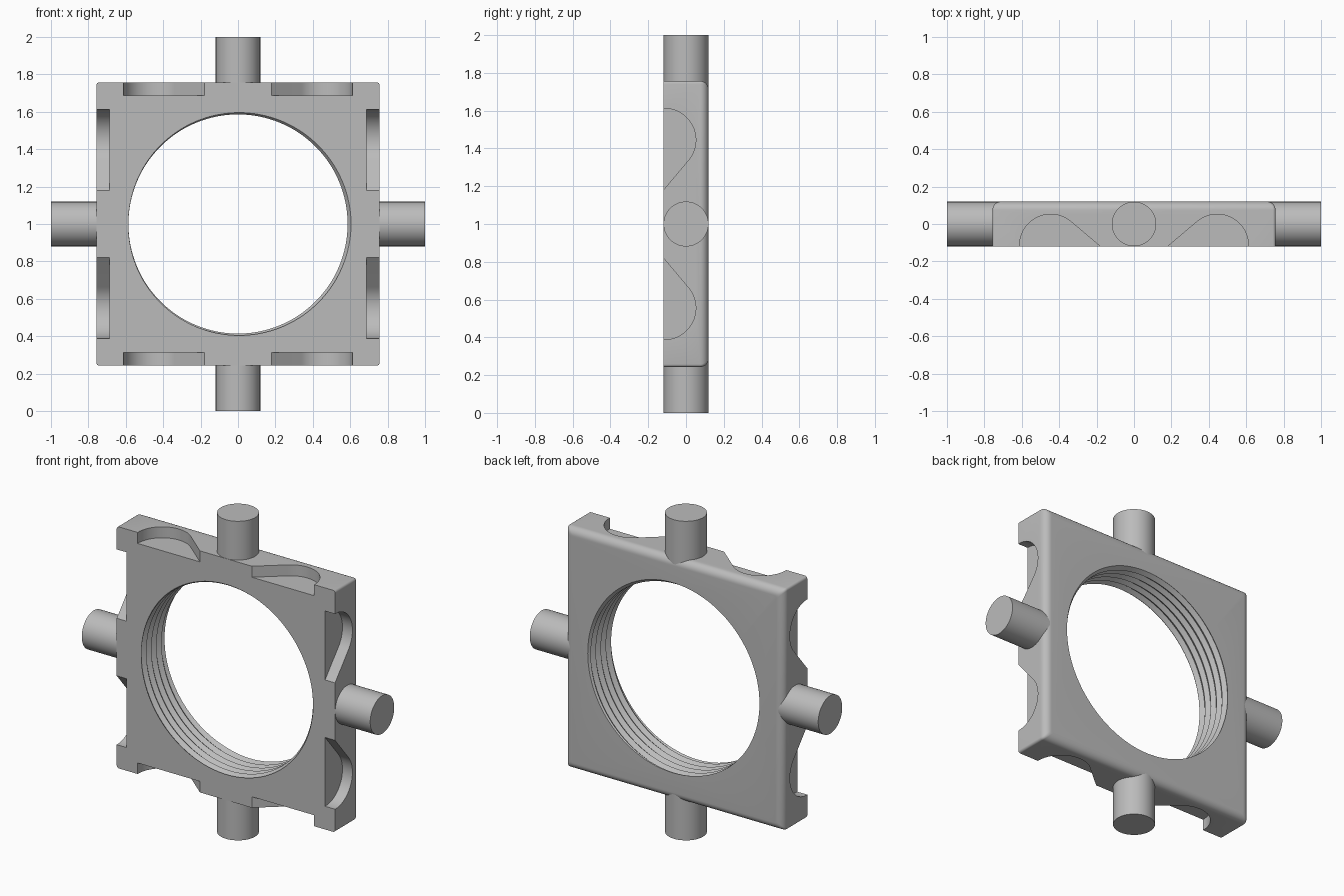
import bpy, bmesh, math
from mathutils import Matrix, Vector

cube = bpy.data.objects.get("Cube")
if cube:
    bpy.data.objects.remove(cube, do_unlink=True)

HALF, DEPTH, MID = 0.757, 0.12, 1.0      # plate half width, half thickness, centre height

grey = bpy.data.materials.new("plain grey")
grey.use_nodes = True
colour = (0.5, 0.5, 0.5, 1)
grey.diffuse_color = colour
grey.node_tree.nodes["Principled BSDF"].inputs["Base Color"].default_value = colour


def make(name, bm):
    bmesh.ops.recalc_face_normals(bm, faces=bm.faces[:])
    mesh = bpy.data.meshes.new(name)
    bm.to_mesh(mesh)
    bm.free()
    mesh.materials.append(grey)
    obj = bpy.data.objects.new(name, mesh)
    bpy.context.collection.objects.link(obj)
    obj.location.z = MID
    return obj


def activate(obj):
    bpy.ops.object.select_all(action='DESELECT')
    obj.select_set(True)
    bpy.context.view_layer.objects.active = obj


def cut(obj, cutter):
    mod = obj.modifiers.new("cut", 'BOOLEAN')
    mod.operation = 'DIFFERENCE'
    mod.solver = 'EXACT'
    mod.object = cutter
    cutter.hide_render = True
    activate(obj)
    bpy.ops.object.modifier_apply(modifier=mod.name)
    bpy.data.objects.remove(cutter, do_unlink=True)


def bridge(bm, a, b):
    for i in range(len(a)):
        j = (i + 1) % len(a)
        bm.faces.new((a[i], a[j], b[j], b[i]))


# Square plate lofted from rounded squares, with a rounded back edge
def rounded_square(bm, half, y, radius=0.015, steps=4):
    ring = []
    for corner in range(4):
        for s in range(steps + 1):
            a = (corner + s / steps) * math.pi / 2
            mid = (corner + 0.5) * math.pi / 2
            c = (half - radius) * math.sqrt(2)
            ring.append(bm.verts.new((c * math.cos(mid) + radius * math.cos(a), y,
                                      c * math.sin(mid) + radius * math.sin(a))))
    return ring


bm = bmesh.new()
ROUND = 0.045
rings = [rounded_square(bm, HALF, -DEPTH)]
for s in range(9):
    a = s / 8 * math.pi / 2
    rings.append(rounded_square(bm, HALF - ROUND * (1 - math.cos(a)),
                                DEPTH - ROUND * (1 - math.sin(a))))
for a, b in zip(rings, rings[1:]):
    bridge(bm, a, b)
bm.faces.new(rings[0])
bm.faces.new(rings[-1])
plate = make("threaded_plate", bm)

# Helical cutter for the threaded bore
SEG, PITCH, CREST, ROOT = 128, 0.05, 0.586, 0.605
bm = bmesh.new()
rows = []
for k in range(-12, 5):
    r = ROOT if k % 2 == 0 else CREST
    row = []
    for i in range(SEG):
        a = 2 * math.pi * i / SEG
        y = -DEPTH - (k / 2 + i / SEG) * PITCH
        row.append(bm.verts.new((r * math.cos(a), y, r * math.sin(a))))
    rows.append(row)
# close the seam one full turn (two rows) further along
lines = [row + [rows[n + 2][0]] if n + 2 < len(rows) else row
         for n, row in enumerate(rows)]
for a, b in zip(lines, lines[1:]):
    for i in range(min(len(a), len(b)) - 1):
        bm.faces.new((a[i], a[i + 1], b[i + 1], b[i]))
# seam strips for the last two rows end one step short, so close both ends with fans
bm.edges.ensure_lookup_table()
border = [e for e in bm.edges if len(e.link_faces) == 1]
for side in (-1, 1):
    tip = bm.verts.new((0, side * 0.35, 0))
    for e in border:
        if all(v.co.y * side > 0 for v in e.verts):
            bm.faces.new((e.verts[0], e.verts[1], tip))
cut(plate, make("thread_cutter", bm))

# Teardrop pockets: two in each of the four sides, open to the front
CX, CY, RAD = 0.445, -0.115, 0.167
profile = [(CX + RAD, -0.2)]
for s in range(33):
    a = math.radians(130) * s / 32
    profile.append((CX + RAD * math.cos(a), CY + RAD * math.sin(a)))
profile += [(0.18, -0.12), (0.18, -0.2)]
bm = bmesh.new()
for quarter in range(4):
    turn = Matrix.Rotation(quarter * math.pi / 2, 3, 'Y')
    for side in (-1, 1):
        floor, outer = [[bm.verts.new(turn @ Vector((side * x, y, z))) for x, y in profile]
                        for z in (0.688, 0.85)]
        bridge(bm, floor, outer)
        bm.faces.new(floor)
        bm.faces.new(outer)
cut(plate, make("pocket_cutter", bm))

# Four round pins
pins = []
for quarter, name in enumerate(("top_pin", "left_pin", "bottom_pin", "right_pin")):
    bm = bmesh.new()
    bmesh.ops.create_cone(bm, cap_ends=True, segments=64, radius1=0.119, radius2=0.119,
                          depth=0.3, matrix=Matrix.Translation((0, 0, 0.85)))
    bm.transform(Matrix.Rotation(quarter * math.pi / 2, 4, 'Y'))
    pins.append(make(name, bm))

for obj in [plate] + pins:
    activate(obj)
    bpy.ops.object.shade_smooth_by_angle(angle=math.radians(30))
